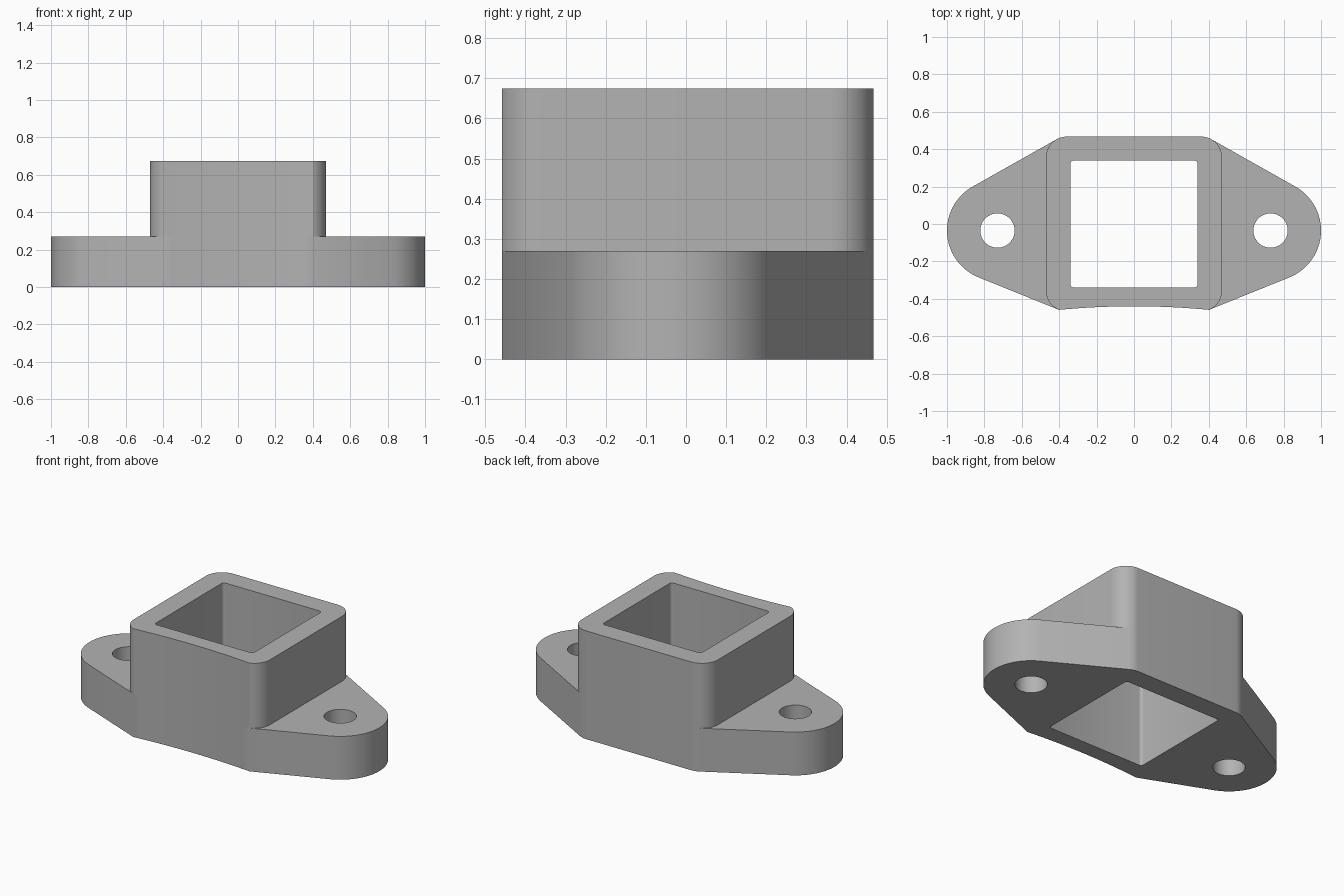
import bpy, bmesh
from math import cos, sin, radians, pi

cube = bpy.data.objects.get("Cube")
if cube:
    bpy.data.objects.remove(cube, do_unlink=True)

FLANGE_Z, TOWER_Z = 0.27, 0.675
BACK, FRONT = 61.5, -68      # angles where the ear edges touch the corners


def arc(cx, cy, r, a0, a1, n):
    steps = [radians(a0 + (a1 - a0) * i / n) for i in range(n + 1)]
    return [(cx + r * cos(a), cy + r * sin(a)) for a in steps]


def mirrored(points):
    return [(-x, y) for x, y in points]


bm = bmesh.new()
verts = {}


def loop(points):
    """Closed ring of edges; rings share vertices and edges where they meet."""
    ring = []
    for x, y in points:
        key = (round(x, 4), round(y, 4))
        if key not in verts:
            verts[key] = bm.verts.new((x, y, 0))
        ring.append(verts[key])
    return [bm.edges.get((a, b)) or bm.edges.new((a, b))
            for a, b in zip(ring, ring[1:] + ring[:1])]


def fill(*rings):
    edges = [e for ring in rings for e in ring]
    geom = bmesh.ops.triangle_fill(bm, edges=edges, use_beauty=True,
                                   normal=(0, 0, 1))["geom"]
    return [g for g in geom if isinstance(g, bmesh.types.BMFace)]


# Tower plan: rounded square with a shallow scooped front
side = arc(0.36, -0.357, 0.11, FRONT, 0, 10) + arc(0.36, 0.357, 0.11, 0, BACK, 10)
back = arc(0.36, 0.357, 0.11, BACK, 90, 5)[1:]
half = side + back
sx, sy = side[0]
scoop = []
for i in range(1, 16):
    t = -1 + i / 8
    scoop.append((sx * t, -0.44 + (sy + 0.44) * t * t))
tower_outline = half + mirrored(half)[::-1] + scoop

# Square bore with small corner radii
bore = []
for k, (cx, cy) in enumerate([(1, 1), (-1, 1), (-1, -1), (1, -1)]):
    bore += arc(cx * 0.322, cy * 0.322, 0.018, 90 * k, 90 * k + 90, 4)
tower_plan = fill(loop(tower_outline), loop(bore))

# Ear plans with bolt holes, joined to the tower sides
ear = side + arc(0.73, -0.035, 0.27, BACK, FRONT, 32)
hole = arc(0.73, -0.035, 0.092, 0, 348.75, 31)
fill(loop(ear), loop(hole))
fill(loop(mirrored(ear)), loop(mirrored(hole)))


def raise_faces(faces, height, keep):
    geom = bmesh.ops.extrude_face_region(bm, geom=faces, use_keep_orig=keep)["geom"]
    for v in geom:
        if isinstance(v, bmesh.types.BMVert):
            v.co.z = height
    return [g for g in geom if isinstance(g, bmesh.types.BMFace)]


# Flange thickness, then the tower rising from its middle
centres = {tuple(round(c, 3) for c in f.calc_center_median()[:2]) for f in tower_plan}
top = raise_faces(bm.faces[:], FLANGE_Z, True)
top = [f for f in top
       if tuple(round(c, 3) for c in f.calc_center_median()[:2]) in centres]
raise_faces(top, TOWER_Z, False)
bmesh.ops.recalc_face_normals(bm, faces=bm.faces[:])

# Merge walls that run straight up from flange to tower
bm.normal_update()
seams = [e for e in bm.edges
         if all(abs(v.co.z - FLANGE_Z) < 1e-4 for v in e.verts)
         and len(e.link_faces) == 2
         and all(abs(f.normal.z) < 0.5 for f in e.link_faces)
         and e.calc_face_angle() < 0.01]
bmesh.ops.dissolve_edges(bm, edges=seams, use_verts=True)

mesh = bpy.data.meshes.new("flanged_socket")
bm.to_mesh(mesh)
bm.free()
socket = bpy.data.objects.new("flanged_socket", mesh)
bpy.context.collection.objects.link(socket)

# Plain grey material
grey = bpy.data.materials.new("plain_grey")
grey.use_nodes = True
colour = (0.45, 0.45, 0.45, 1)
grey.diffuse_color = colour
grey.node_tree.nodes["Principled BSDF"].inputs["Base Color"].default_value = colour
mesh.materials.append(grey)

bpy.context.view_layer.objects.active = socket
socket.select_set(True)
bpy.ops.object.shade_smooth_by_angle(angle=pi / 6)
